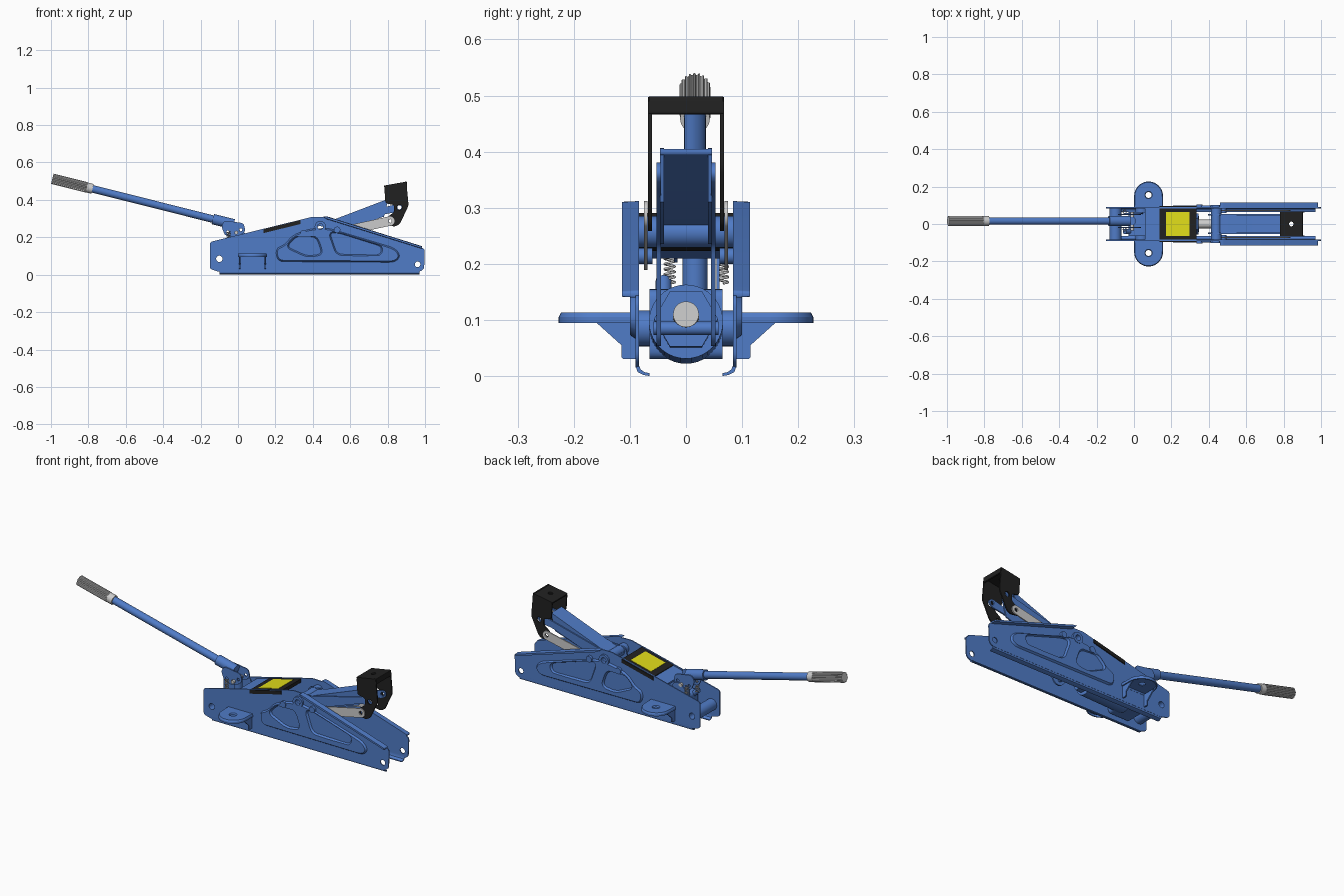
import bpy, bmesh, math
from mathutils import Vector, Matrix
from mathutils.geometry import tessellate_polygon

if "Cube" in bpy.data.objects:
    bpy.data.objects.remove(bpy.data.objects["Cube"])

def material(name, rgb):
    m = bpy.data.materials.new(name)
    m.diffuse_color = (*rgb, 1)
    m.use_nodes = True
    m.node_tree.nodes["Principled BSDF"].inputs["Base Color"].default_value = m.diffuse_color
    return m

BLUE = material("blue_paint", (0.08, 0.2, 0.57))
BLACK = material("black_paint", (0.015, 0.015, 0.015))
YELLOW = material("yellow_panel", (0.75, 0.72, 0.01))
AXES = {"xz": lambda u, v, w: (u, w, v), "yz": lambda u, v, w: (w, u, v), "xy": lambda u, v, w: (u, v, w)}

def finish(name, bm, mat, mirror=False):
    bmesh.ops.recalc_face_normals(bm, faces=bm.faces)
    me = bpy.data.meshes.new(name)
    bm.to_mesh(me)
    bm.free()
    ob = bpy.data.objects.new(name, me)
    bpy.context.collection.objects.link(ob)
    if mat:
        me.materials.append(mat)
    if mirror:
        ob.modifiers.new("other_side", 'MIRROR').use_axis = (False, True, False)
    bpy.ops.object.select_all(action='DESELECT')
    ob.select_set(True)
    bpy.context.view_layer.objects.active = ob
    bpy.ops.object.shade_smooth_by_angle(angle=math.radians(32))
    return ob

def rounded(pts, r, n=5):
    out = []
    P = [Vector(p) for p in pts]
    for i, p in enumerate(P):
        ends = []
        for q in (P[i - 1], P[(i + 1) % len(P)]):
            d = q - p
            ends.append(p + d.normalized() * min(r, d.length * 0.48))
        for k in range(n + 1):
            t = k / n
            out.append(ends[0] * (1 - t) ** 2 + p * 2 * t * (1 - t) + ends[1] * t * t)
    return out

def circle(x, y, r, n=24):
    return [(x + r * math.cos(2 * math.pi * i / n), y + r * math.sin(2 * math.pi * i / n)) for i in range(n)]

def extrude(name, outer, a, b, plane="xz", holes=(), mat=BLUE, mirror=False, taper=0, M=None):
    loops = [[Vector((p[0], p[1], 0)) for p in l] for l in (outer, *holes)]
    flat = [p for l in loops for p in l]
    f = AXES[plane]
    bm = bmesh.new()
    lo = [bm.verts.new(f(p.x, p.y, a)) for p in flat]
    hi = [bm.verts.new(f(p.x, p.y, b)) for p in flat]
    for t in tessellate_polygon(loops):
        for vs in (lo, hi):
            try:
                bm.faces.new([vs[i] for i in t])
            except ValueError:
                pass
    sides, k = set(), 0
    for l in loops:
        for i in range(len(l)):
            p, q = k + i, k + (i + 1) % len(l)
            sides.add(bm.faces.new((lo[p], lo[q], hi[q], hi[p])))
        k += len(l)
    # slope the raised edges
    if taper:
        bmesh.ops.recalc_face_normals(bm, faces=bm.faces)
        moves = []
        for v in hi:
            n = sum((fc.normal for fc in v.link_faces if fc in sides), Vector())
            moves.append((v, n.normalized() * -taper))
        for v, d in moves:
            v.co += d
    if M:
        bm.transform(M)
    return finish(name, bm, mat, mirror)

def along(p0, p1):
    d = Vector(p1) - Vector(p0)
    return Matrix.Translation(p0) @ d.to_track_quat('Z', 'Y').to_matrix().to_4x4(), d.length

def rod(name, p0, p1, r, mat=BLUE, n=32, mirror=False):
    M, L = along(p0, p1)
    return extrude(name, circle(0, 0, r, n), 0, L, "xy", mat=mat, mirror=mirror, M=M)

def tube(name, x, z, r, ri, y0, y1, mat=BLUE, mirror=False):
    return extrude(name, circle(x, z, r, 32), y0, y1, holes=[circle(x, z, ri)], mat=mat, mirror=mirror)

def box(name, x0, x1, y0, y1, z0, z1, mat=BLUE, r=0.006):
    return extrude(name, rounded([(x0, z0), (x1, z0), (x1, z1), (x0, z1)], r), y0, y1, mat=mat)

# side frames with folded edges and pressed panels
frame = [(-0.15, 0.03), (-0.10, 0.015), (0.97, 0.015), (0.995, 0.03), (0.999, 0.135), (0.975, 0.15),
         (0.475, 0.308), (0.40, 0.31), (-0.15, 0.175)]
extrude("side_frame", rounded(frame, 0.014), 0.084, 0.09, mirror=True,
        holes=[circle(-0.1, 0.085, 0.017), circle(0.96, 0.055, 0.015), circle(0.44, 0.257, 0.015)])
extrude("frame_bottom_flange", [(0.09, 0.03), (0.09, 0.018), (0.086, 0.007), (0.076, 0.002), (0.065, 0), (0.065, 0.005),
        (0.074, 0.007), (0.081, 0.012), (0.084, 0.02), (0.084, 0.03)], -0.10, 0.97, "yz", mirror=True)
extrude("frame_top_flange", rounded([(0.455, 0.312), (0.475, 0.312), (0.985, 0.152), (0.985, 0.138), (0.47, 0.298)], 0.006),
        0.084, 0.114, mirror=True, taper=0.002)
panel = [(0.21, 0.07), (0.84, 0.066), (0.87, 0.1), (0.84, 0.142), (0.48, 0.25), (0.38, 0.245), (0.29, 0.21), (0.25, 0.16), (0.2, 0.14)]
pockets = [[(0.26, 0.15), (0.32, 0.21), (0.42, 0.20), (0.45, 0.11), (0.37, 0.1)],
           [(0.49, 0.225), (0.54, 0.222), (0.77, 0.15), (0.76, 0.105), (0.53, 0.11)]]
extrude("pressed_panel", rounded(panel, 0.035), 0.09, 0.1, mirror=True, taper=0.007,
        holes=[rounded(p, 0.03) for p in pockets])
tube("pivot_boss", 0.44, 0.257, 0.03, 0.015, 0.084, 0.102, mirror=True)
for x, z in ((0.35, 0.222), (0.53, 0.24)):
    rod("frame_rivet", (x, 0.084, z), (x, 0.104, z), 0.017, mirror=True)

# side ears
def ear(inset):
    r = 0.077 - inset
    return [(0.078 - r, 0.088)] + [(0.078 - r * math.cos(math.pi * i / 20), 0.15 + r * math.sin(math.pi * i / 20))
            for i in range(21)] + [(0.078 + r, 0.088)]
extrude("ear_top", ear(0), 0.105, 0.113, "xy", holes=[circle(0.078, 0.155, 0.016)], mirror=True, taper=0.004)
inner = [(x, max(y, 0.091)) for x, y in ear(0.006)]
extrude("ear_rim", ear(0), 0.095, 0.105, "xy", holes=[inner], mirror=True)
for x in (0.006, 0.142):
    extrude("ear_gusset", [(0.088, 0.1), (0.165, 0.1), (0.115, 0.055), (0.115, 0.034), (0.111, 0.03), (0.088, 0.03)],
            x, x + 0.007, "yz", mirror=True)

# cross tubes
tube("rear_cross_tube", -0.1, 0.085, 0.032, 0.017, -0.084, 0.084)
tube("arm_pivot_tube", 0.44, 0.257, 0.028, 0.015, -0.084, 0.084)

# top cover and warning panel
def cover(name, x0, x1, w, top, thick, mat):
    z = lambda x: 0.209 + 0.245 * x + top
    extrude(name, [(x0, z(x0) - thick), (x1, z(x1) - thick), (x1, z(x1)), (x0, z(x0))], -w, w, mat=mat)
cover("rear_cover", 0.06, 0.14, 0.085, -0.004, 0.01, BLUE)
cover("black_cover", 0.137, 0.333, 0.095, 0, 0.02, BLACK)
cover("yellow_panel", 0.172, 0.297, 0.065, 0.0015, 0.003, YELLOW)

# hydraulic cylinder and pump block
rod("hydraulic_cylinder", (0.06, 0, 0.088), (0.31, 0, 0.097), 0.066, n=40)
rod("cylinder_hex_nut", (0.30, 0, 0.1), (0.345, 0, 0.102), 0.057, n=6)
rod("piston_rod", (0.33, 0, 0.103), (0.45, 0, 0.11), 0.023, mat=None)
box("pump_block", -0.03, 0.11, -0.065, 0.065, 0.03, 0.155, r=0.02)
rod("block_trunnion", (0.04, 0.06, 0.085), (0.04, 0.084, 0.085), 0.032, mirror=True)
rod("pump_plunger", (-0.01, 0.016, 0.14), (-0.01, 0.016, 0.235), 0.022)
rod("release_valve", (-0.01, -0.04, 0.13), (-0.05, -0.04, 0.17), 0.014)

# lifting arm
side = [(0.395, 0.24), (0.41, 0.285), (0.5, 0.288), (0.78, 0.36), (0.87, 0.384), (0.89, 0.36), (0.865, 0.336),
        (0.79, 0.325), (0.54, 0.235), (0.47, 0.06), (0.43, 0.05), (0.40, 0.08)]
extrude("arm_side", rounded(side, 0.02), 0.045, 0.053, mirror=True,
        holes=[circle(0.44, 0.257, 0.015), circle(0.863, 0.36, 0.011)])
extrude("arm_web", rounded([(0.41, 0.262), (0.5, 0.29), (0.805, 0.406), (0.805, 0.395), (0.5, 0.279), (0.412, 0.254)], 0.004),
        -0.045, 0.045)
extrude("arm_web_side", [(0.43, 0.262), (0.5, 0.29), (0.805, 0.406), (0.78, 0.31), (0.55, 0.235)], 0.039, 0.046, mirror=True)
rod("rod_end_pin", (0.435, -0.058, 0.085), (0.435, 0.058, 0.085), 0.012)

# parallel links
def link_shape(a, b, r, n=12):
    ang = math.atan2(b[1] - a[1], b[0] - a[0])
    return [(c[0] + r * math.cos(ang + s + math.pi * i / n), c[1] + r * math.sin(ang + s + math.pi * i / n))
            for c, s in ((a, math.pi / 2), (b, -math.pi / 2)) for i in range(n + 1)]
extrude("parallel_link", link_shape((0.48, 0.214), (0.812, 0.287), 0.025), 0.069, 0.075, mat=None, mirror=True,
        holes=[circle(0.812, 0.287, 0.01)])
rod("link_anchor_pin", (0.48, 0.06, 0.214), (0.48, 0.086, 0.214), 0.014, mirror=True)

# lifting saddle
cheek = [(0.782, 0.476), (0.9, 0.497), (0.912, 0.37), (0.865, 0.27), (0.84, 0.257), (0.79, 0.265),
         (0.795, 0.305), (0.835, 0.335), (0.835, 0.372), (0.788, 0.382)]
extrude("saddle_cheek", rounded(cheek, 0.012), 0.061, 0.068, mat=BLACK, mirror=True,
        holes=[circle(0.863, 0.36, 0.014), circle(0.815, 0.287, 0.01)])
M = Matrix.Translation((0.841, 0, 0.483)) @ Matrix.Rotation(-math.atan2(0.021, 0.118), 4, 'Y')
extrude("saddle_top", rounded([(-0.061, -0.068), (0.061, -0.068), (0.061, 0.068), (-0.061, 0.068)], 0.006), -0.004, 0.004, "xy",
        holes=[circle(0, 0, 0.013)], mat=BLACK, M=M)
extrude("saddle_lip", rounded([(0.892, 0.498), (0.902, 0.498), (0.905, 0.468), (0.896, 0.466)], 0.003), -0.066, 0.066, mat=BLACK)

# handle with fluted grip
tip, foot = Vector((-0.993, 0.016, 0.513)), Vector((0.03, 0.016, 0.256))
d = (foot - tip).normalized()
at = lambda s: tip + d * s
M, _ = along(tip, foot)
flutes = [((0.028 if i % 4 < 2 else 0.0245) * math.cos(math.pi * i / 40), (0.028 if i % 4 < 2 else 0.0245) * math.sin(math.pi * i / 40))
          for i in range(80)]
extrude("grip", flutes, 0, 0.19, "xy", mat=None, M=M)
rod("grip_collar", at(0.187), at(0.222), 0.0265, mat=None)
rod("handle_pole", at(0.2), at(0.95), 0.02)
rod("handle_socket", at(0.885), at(1.0), 0.028)

# handle yoke and return springs
yoke = [(-0.09, 0.262), (-0.07, 0.29), (0.03, 0.275), (0.04, 0.235), (0.02, 0.215), (-0.03, 0.2), (-0.07, 0.21)]
for y in (-0.021, 0.047):
    extrude("yoke_plate", rounded(yoke, 0.015), y, y + 0.006, holes=[circle(-0.055, 0.228, 0.008), circle(0.015, 0.24, 0.008)])
rod("yoke_pin", (-0.01, -0.035, 0.225), (-0.01, 0.065, 0.225), 0.01, mat=None)
extrude("yoke_bracket", rounded([(-0.06, 0.13), (0.05, 0.13), (0.04, 0.225), (0.0, 0.235), (-0.04, 0.2)], 0.015), 0.054, 0.06)
for y in (-0.029, 0.066):
    cu = bpy.data.curves.new("return_spring", 'CURVE')
    cu.dimensions = '3D'
    cu.bevel_depth, cu.bevel_resolution = 0.0022, 1
    sp = cu.splines.new('POLY')
    sp.points.add(84)
    for i, p in enumerate(sp.points):
        t = i / 84
        p.co = (-0.05 + 0.009 * math.cos(t * 14 * math.pi), y + 0.009 * math.sin(t * 14 * math.pi), 0.165 + 0.065 * t, 1)
    bpy.context.collection.objects.link(bpy.data.objects.new("return_spring", cu))
